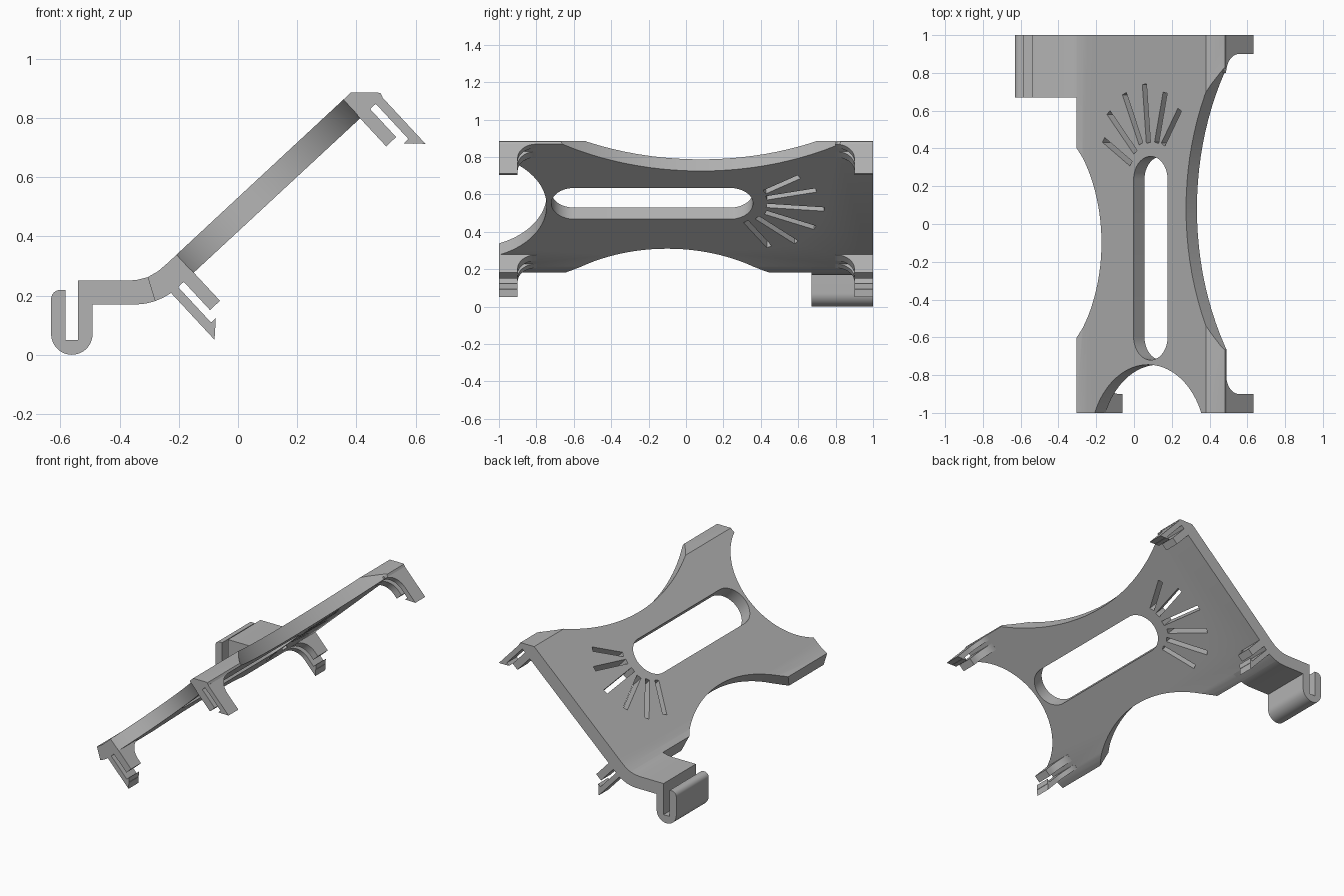
import bpy, bmesh
from math import sin, cos, pi, radians
from mathutils import Matrix, Vector

if "Cube" in bpy.data.objects:
    bpy.data.objects.remove(bpy.data.objects["Cube"])

grey = bpy.data.materials.new("plain grey")
grey.use_nodes = True
COLOUR = (0.45, 0.45, 0.45, 1)
grey.diffuse_color = COLOUR
grey.node_tree.nodes["Principled BSDF"].inputs["Base Color"].default_value = COLOUR

# Plate frame: local x runs up the slope, local z is the plate normal
SLOPE = Matrix.Translation((0, 0, 0.531)) @ Matrix.Rotation(radians(-42.9), 4, 'Y')
THICK = 0.085
MID = 0.101       # middle of the clips along the slope


def prism(name, points, axis, low, high, frame=SLOPE):
    """Extrude a flat outline along one axis of the frame."""
    def place(a, b, t):
        return {'x': (t, a, b), 'y': (a, t, b), 'z': (a, b, t)}[axis]
    bm = bmesh.new()
    face = bm.faces.new([bm.verts.new(place(a, b, low)) for a, b in points])
    out = bmesh.ops.extrude_face_region(bm, geom=[face])
    move = Vector(place(0, 0, high - low))
    bmesh.ops.translate(bm, vec=move, verts=[v for v in out["geom"] if isinstance(v, bmesh.types.BMVert)])
    bmesh.ops.recalc_face_normals(bm, faces=bm.faces)
    bm.transform(frame)
    mesh = bpy.data.meshes.new(name)
    bm.to_mesh(mesh)
    bm.free()
    mesh.materials.append(grey)
    obj = bpy.data.objects.new(name, mesh)
    bpy.context.collection.objects.link(obj)
    return obj


def arc(cx, cy, r, start, end, steps):
    angles = [radians(start + (end - start) * i / steps) for i in range(steps + 1)]
    return [(cx + r * cos(a), cy + r * sin(a)) for a in angles]


def circle(cx, cy, r, steps=128):
    return arc(cx, cy, r, 0, 360, steps)[:-1]


def smooth(obj):
    bpy.ops.object.select_all(action='DESELECT')
    obj.select_set(True)
    bpy.context.view_layer.objects.active = obj
    bpy.ops.object.shade_smooth_by_angle(angle=radians(30))


def cut(obj, outline):
    """Cut an outline straight through the plate."""
    cutter = prism("cutter", outline, 'z', -0.5, 0.5)
    cutter.hide_render = True
    mod = obj.modifiers.new("cut", 'BOOLEAN')
    mod.operation = 'DIFFERENCE'
    mod.solver = 'EXACT'
    mod.object = cutter
    bpy.context.view_layer.objects.active = obj
    bpy.ops.object.modifier_apply(modifier=mod.name)
    bpy.data.objects.remove(cutter)


# Sloping plate with a flat upper lip and a curved lower end
to_local = SLOPE.inverted()
bend = [(-0.22, 0.212), (-0.25, 0.194), (-0.28, 0.181), (-0.305, 0.262),
        (-0.27, 0.282), (-0.235, 0.312), (-0.2, 0.345)]
bend = [to_local @ Vector((x, 0, z)) for x, z in bend]
plate = prism("plate", [(0.52, 0), (0.588, -0.063), (0.592, -0.07), (0.588, -THICK)]
              + [(p.x, p.z) for p in bend], 'y', -1, 1)

# Waisted sides, front arch and long slot
cut(plate, circle(-1.058, -0.1, 0.823))
cut(plate, circle(1.782, 0.08, 1.406))
cut(plate, circle(MID, -1.163, 0.418))
cut(plate, arc(0.12, 0.235, 0.123, 0, 180, 24) + arc(0.12, -0.597, 0.123, 180, 360, 24))

# Fan of vents: inner end and outer end of each
vents = [((-0.022, 0.32), (-0.22, 0.445)), ((0.01, 0.38), (-0.185, 0.59)),
         ((0.05, 0.425), (-0.07, 0.69)), ((0.104, 0.43), (0.075, 0.74)),
         ((0.163, 0.43), (0.225, 0.695)), ((0.21, 0.42), (0.33, 0.605))]
for inner, outer in vents:
    a, b = Vector(inner), Vector(outer)
    side = (b - a).normalized().orthogonal() * 0.015
    cut(plate, [a + side, b + side, b - side, a - side])
smooth(plate)

# Four corner clips: a short finger, and a long finger with a barb
for end, end_name in ((1, "upper"), (-1, "lower")):
    for s, side_name in ((-1, "front"), (1, "back")):
        name = f"{end_name}_{side_name}"
        for part, u0, u1, tip in (("short_finger", 0.383, 0.429, -0.214),
                                  ("long_finger", 0.455, 0.486, -0.27)):
            fillet = arc(0.8, -THICK - 0.1, 0.1, 90, 0, 12)
            shape = [(1, -0.07), (1, tip), (0.9, tip)] + fillet[::-1] + [(0.8, -0.07)]
            finger = prism(f"{name}_{part}", [(s * y, w) for y, w in shape], 'x',
                           MID + end * u0, MID + end * u1)
            smooth(finger)
        barb = [(0.486, -0.25), (0.486, -0.298), (0.433, -0.247), (0.455, -0.247)]
        prism(f"{name}_barb", [(MID + end * u, w) for u, w in barb], 'y', s * 0.9, s)

# Side arm ending in an upturned hook
hook = [(-0.19, 0.354), (-0.235, 0.312), (-0.27, 0.282), (-0.305, 0.262), (-0.34, 0.253), (-0.375, 0.25),
        (-0.54, 0.25), (-0.54, 0.05), (-0.583, 0.05), (-0.583, 0.218)]
hook += arc(-0.6, 0.188, 0.031, 90, 180, 8)
hook += arc(-0.561, 0.07, 0.07, 180, 360, 24)
hook += [(-0.491, 0.17), (-0.34, 0.17), (-0.31, 0.173), (-0.28, 0.181), (-0.25, 0.194), (-0.22, 0.212)]
smooth(prism("side_hook", hook, 'y', 0.67, 1, Matrix.Identity(4)))
